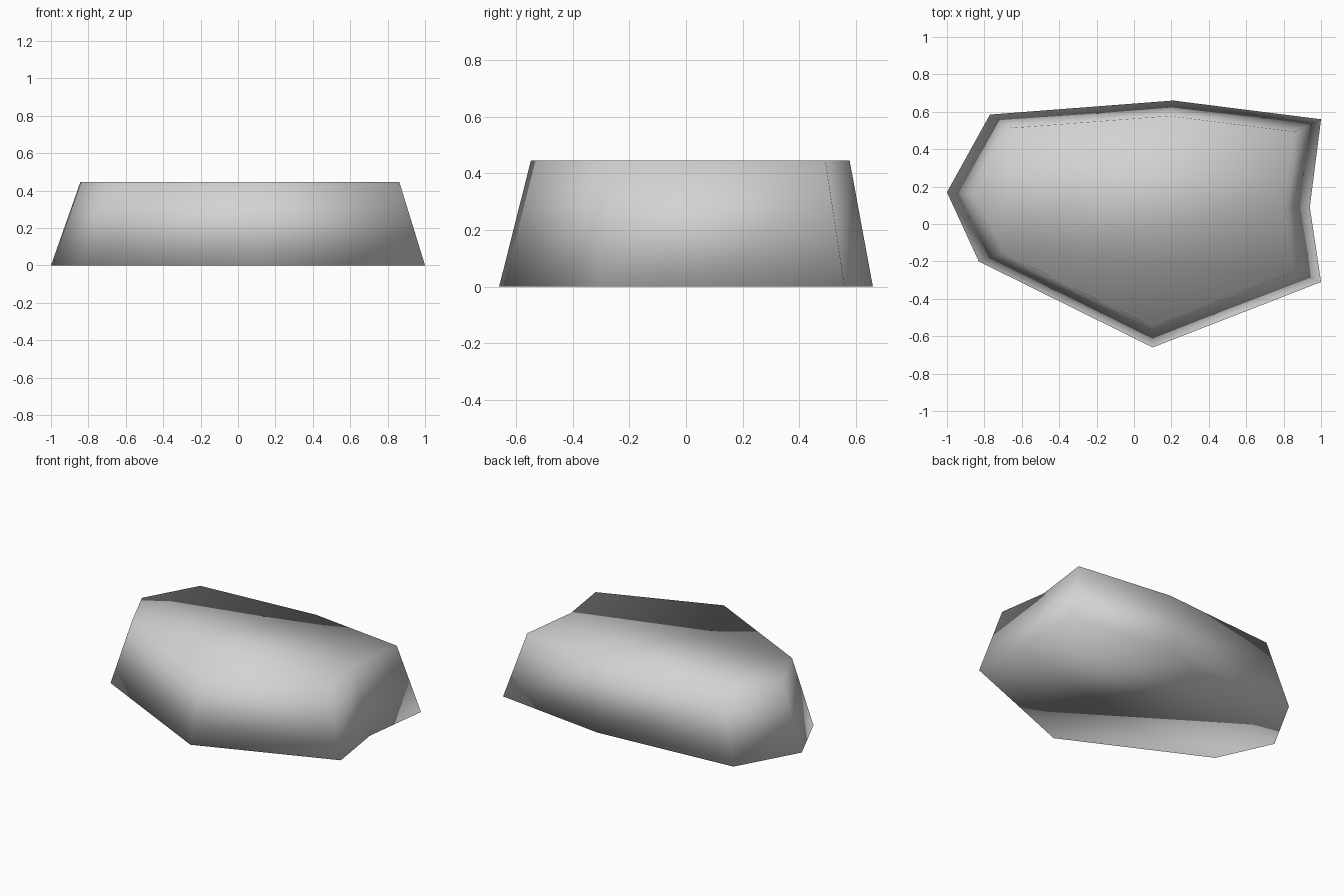
import bpy
import bmesh
from mathutils import Vector

cube = bpy.data.objects.get("Cube")
if cube:
    bpy.data.objects.remove(cube, do_unlink=True)

HEIGHT = 0.445
TAPER = 0.853
TOP_SHIFT = Vector((0.01, 0.015, HEIGHT))

# Footprint, counter-clockwise from the left-hand tip, with a shallow notch on +x
FOOTPRINT = [(-1.0, 0.17), (-0.83, -0.2), (0.1, -0.66), (1.0, -0.31),
             (0.94, 0.09), (1.0, 0.56), (0.21, 0.66), (-0.77, 0.585)]

# Plain grey stone
stone = bpy.data.materials.new("light_grey_stone")
stone.use_nodes = True
grey = (0.65, 0.65, 0.65, 1.0)
stone.diffuse_color = grey
bsdf = next(n for n in stone.node_tree.nodes if n.type == 'BSDF_PRINCIPLED')
bsdf.inputs["Base Color"].default_value = grey
bsdf.inputs["Roughness"].default_value = 0.9

# Slab: the footprint extruded upward and tapered, closed on both ends
bm = bmesh.new()
bottom = [bm.verts.new((x, y, 0)) for x, y in FOOTPRINT]
top = [bm.verts.new(Vector((x * TAPER, y * TAPER, 0)) + TOP_SHIFT)
       for x, y in FOOTPRINT]
bm.faces.new(top)
bm.faces.new(bottom[::-1])
for i in range(len(bottom)):
    j = (i + 1) % len(bottom)
    bm.faces.new((bottom[i], bottom[j], top[j], top[i]))
bmesh.ops.recalc_face_normals(bm, faces=bm.faces)

# Soft shading all over, including across the rims
for face in bm.faces:
    face.smooth = True

mesh = bpy.data.meshes.new("stone_slab")
bm.to_mesh(mesh)
bm.free()
mesh.materials.append(stone)
slab = bpy.data.objects.new("stone_slab", mesh)
bpy.context.collection.objects.link(slab)
